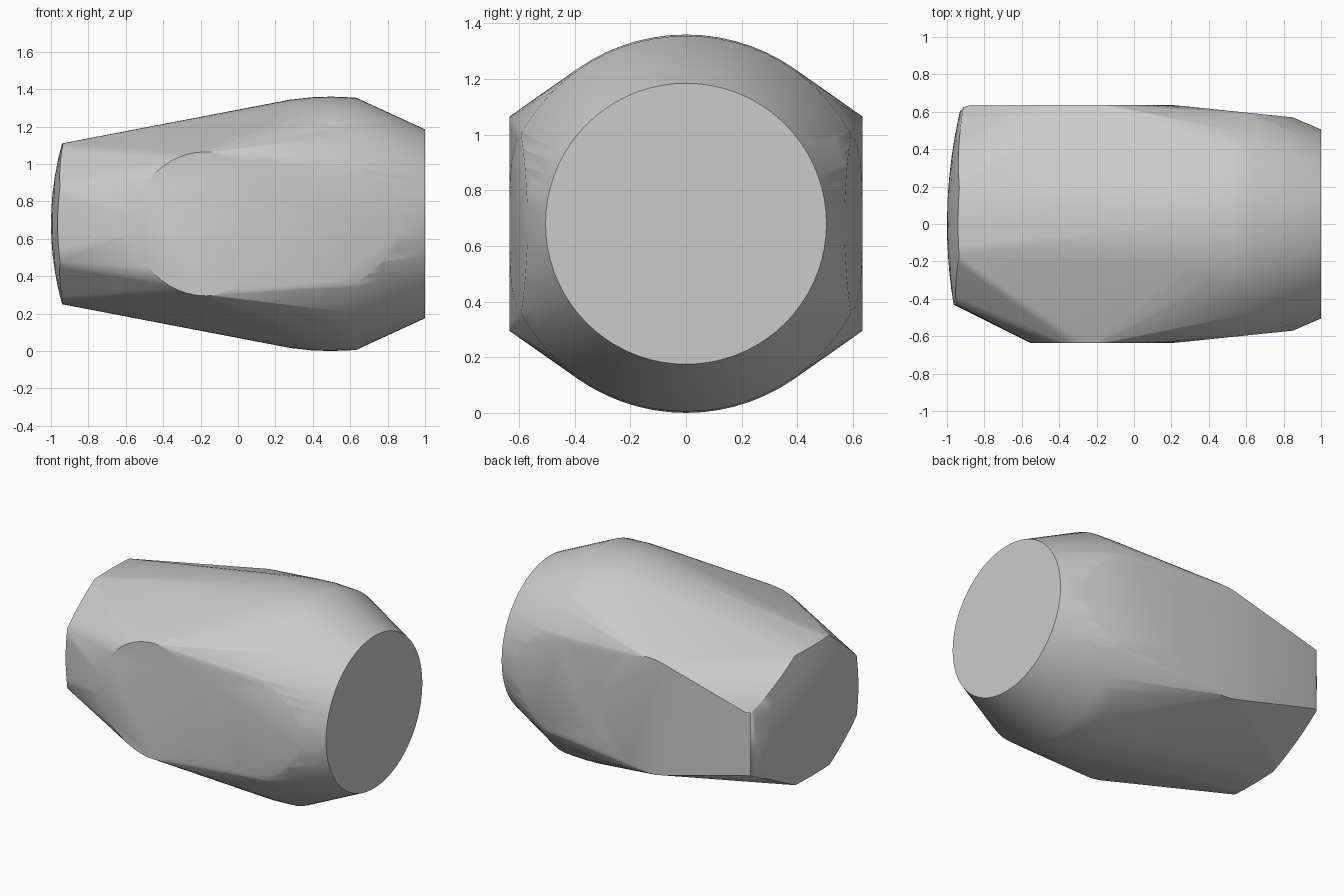
import bpy, bmesh, math
from mathutils import Vector

cube = bpy.data.objects.get("Cube")
if cube:
    bpy.data.objects.remove(cube, do_unlink=True)

MID = 0.68        # height of the long axis
SIDE = 0.635      # half width across the flat sides

bm = bmesh.new()


def add(x, y, h):
    bm.verts.new((x, y, MID + h))


def circle(count):
    return [(math.cos(a), math.sin(a))
            for a in (math.tau * i / count for i in range(count))]


# Round body: rings along x, trimmed by the slightly tapering sides
body = [(0.28, 0.664), (0.4, 0.677), (0.5, 0.68), (0.63, 0.675),
        (0.7, 0.643), (0.77, 0.611), (0.85, 0.574), (1.0, 0.505)]
for x, r in body:
    limit = SIDE - max(0, x - 0.22) * 0.103
    for c, s in circle(72):
        add(x, max(-limit, min(limit, r * c)), r * s)
    if r > limit:
        h = math.sqrt(r * r - limit * limit)
        for sy in (-1, 1):
            for sz in (-1, 1):
                add(x, sy * limit, sz * h)

# Flat round side pads
for c, s in circle(48):
    for side in (-SIDE, SIDE):
        add(-0.17 + 0.385 * c, side, 0.385 * s)

# Shallow domed end with an eight-sided outline
outline = [(-0.43, 0.2), (-0.17, 0.43), (0.19, 0.43), (0.6, 0.215)]
outline += [(y, -h) for y, h in reversed(outline)]
for i, (y0, h0) in enumerate(outline):
    y1, h1 = outline[(i + 1) % len(outline)]
    for step in range(6):
        t = step / 6
        y, h = y0 + (y1 - y0) * t, h0 + (h1 - h0) * t
        for k in (0, 0.2, 0.4, 0.6, 0.8, 1):
            add(-1 + 0.19 * (y * k) ** 2 + 0.32 * (h * k) ** 2, y * k, h * k)

# Rounded back corner beside the domed end
for h in (-0.21, 0.21):
    add(-0.91, 0.625, h)
    add(-0.88, SIDE, h)

# Wrap all sections in one tight skin
bmesh.ops.remove_doubles(bm, verts=bm.verts, dist=0.0005)
hull = bmesh.ops.convex_hull(bm, input=bm.verts, use_existing_faces=False)
loose = [v for v in bm.verts if not v.link_faces]
bmesh.ops.delete(bm, geom=loose, context='VERTS')
bmesh.ops.dissolve_limit(bm, angle_limit=math.radians(0.5),
                         verts=bm.verts, edges=bm.edges)
bmesh.ops.recalc_face_normals(bm, faces=bm.faces)

mesh = bpy.data.meshes.new("faceted_body")
bm.to_mesh(mesh)
bm.free()
obj = bpy.data.objects.new("faceted_body", mesh)
bpy.context.collection.objects.link(obj)

# Plain grey
grey = bpy.data.materials.new("light_grey")
grey.use_nodes = True
grey.diffuse_color = (0.6, 0.6, 0.6, 1)
grey.node_tree.nodes["Principled BSDF"].inputs["Base Color"].default_value = (0.6, 0.6, 0.6, 1)
mesh.materials.append(grey)

bpy.ops.object.select_all(action='DESELECT')
obj.select_set(True)
bpy.context.view_layer.objects.active = obj
bpy.ops.object.shade_smooth_by_angle(angle=math.radians(30))
